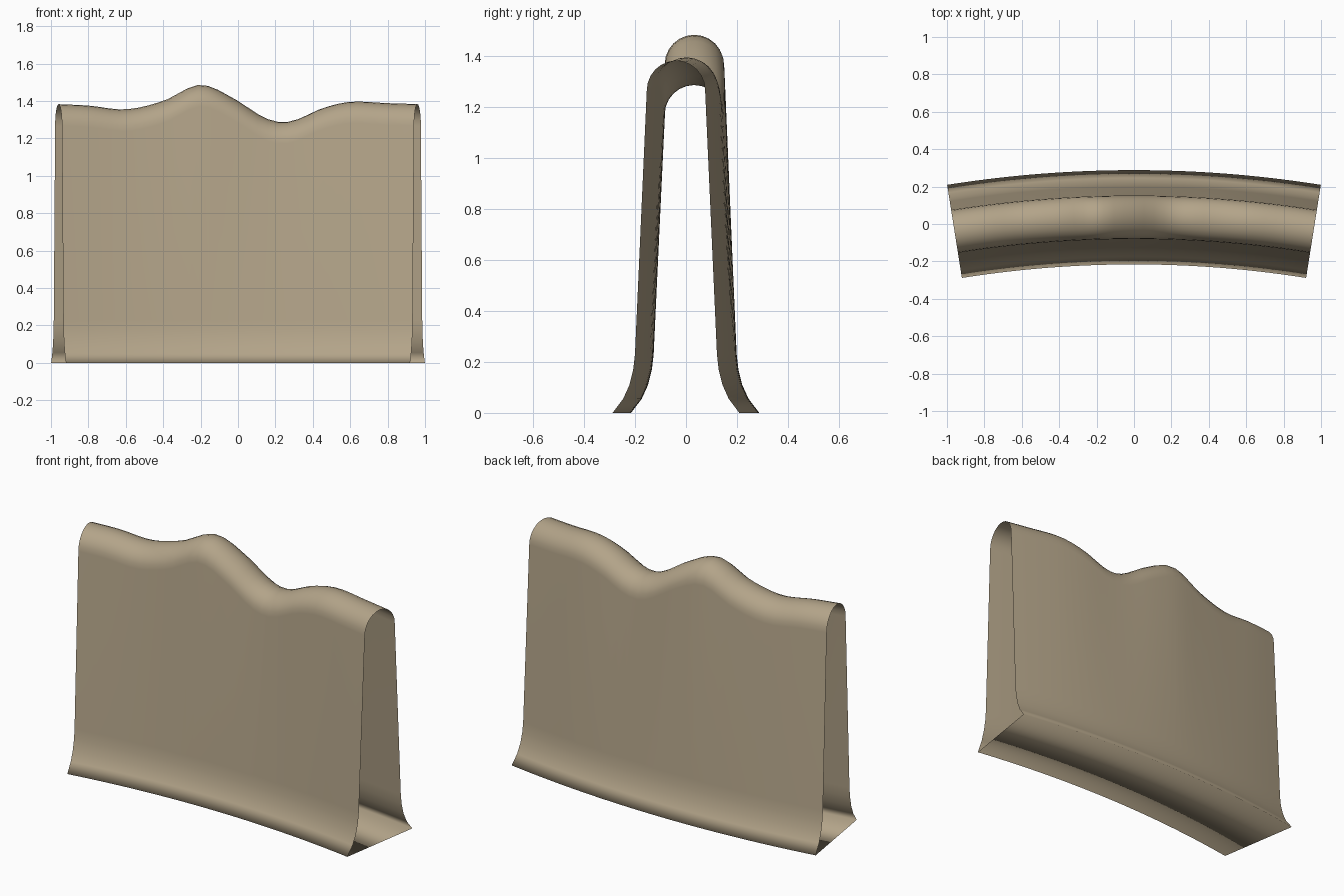
import bpy, bmesh, math

if "Cube" in bpy.data.objects:
    bpy.data.objects.remove(bpy.data.objects["Cube"])

R = 6.137            # bend radius of the wall's centre line
HALF = 0.157         # half the bend angle
SEG = 36             # segments along the length
Y0 = 0.036           # centre line position in the middle of the wall

# crest height along the length (x, z)
CREST = [(-1.1, 1.388), (-0.97, 1.383), (-0.8, 1.375), (-0.6, 1.355), (-0.4, 1.4),
         (-0.2, 1.486), (0.0, 1.4), (0.1, 1.333), (0.2, 1.29), (0.3, 1.295),
         (0.45, 1.36), (0.6, 1.395), (0.8, 1.388), (0.97, 1.383), (1.1, 1.38)]
# flared foot of one side (distance from centre line, z)
FOOT = [(0.252, 0), (0.21, 0.055), (0.185, 0.11), (0.17, 0.17), (0.163, 0.23)]
CAP = 0.116          # radius of the rounded top


def crest(x):
    """Smooth curve through the crest points."""
    i = 1
    while i < len(CREST) - 3 and x > CREST[i + 1][0]:
        i += 1
    (xa, a), (xb, b), (xc, c), (xd, d) = CREST[i - 1:i + 3]
    h = xc - xb
    t = min(max((x - xb) / h, 0), 1)
    m0, m1 = (c - a) / (xc - xa) * h, (d - b) / (xd - xb) * h
    return ((2*t**3 - 3*t**2 + 1) * b + (t**3 - 2*t**2 + t) * m0
            + (3*t**2 - 2*t**3) * c + (t**3 - t**2) * m1)


def section(top):
    """Cross-section: front foot, rounded top, back foot."""
    pts = [(-d, z) for d, z in FOOT]
    for k in range(13):
        a = math.pi * k / 12
        pts.append((-CAP * math.cos(a), top - CAP + CAP * math.sin(a)))
    return pts + FOOT[::-1]


# bent wall: sections swept along the arc, closed underneath, open at the ends
bm = bmesh.new()
rings = []
for s in range(SEG + 1):
    a = HALF * (2 * s / SEG - 1)
    ring = []
    for d, z in section(crest(R * math.sin(a))):
        r = R + d
        ring.append(bm.verts.new((r * math.sin(a), r * math.cos(a) - R + Y0, z)))
    rings.append(ring)
for p, q in zip(rings, rings[1:]):
    n = len(p)
    for i in range(n):
        j = (i + 1) % n
        bm.faces.new((p[i], q[i], q[j], p[j])).smooth = True

mesh = bpy.data.meshes.new("curved_wall")
bm.to_mesh(mesh)
bm.free()
wall = bpy.data.objects.new("curved_wall", mesh)
bpy.context.collection.objects.link(wall)

# sandy stone colour
mat = bpy.data.materials.new("sandstone")
mat.diffuse_color = (0.45, 0.37, 0.25, 1)
mat.use_nodes = True
mat.node_tree.nodes["Principled BSDF"].inputs["Base Color"].default_value = mat.diffuse_color
mesh.materials.append(mat)
